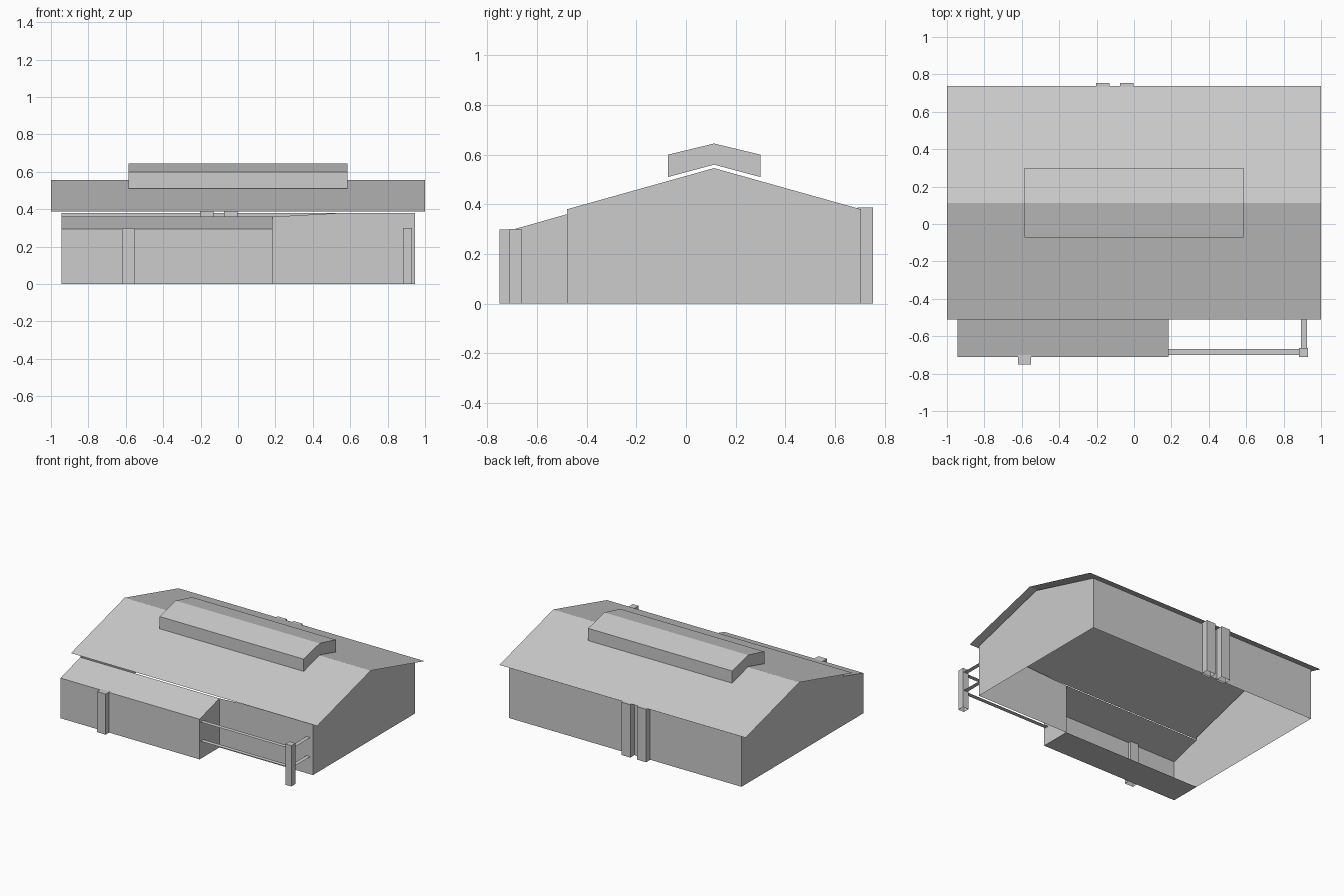
import bpy
import bmesh

cube = bpy.data.objects.get("Cube")
if cube:
    bpy.data.objects.remove(cube, do_unlink=True)

# One plain grey for the whole building
grey = bpy.data.materials.new("plain_grey")
grey.use_nodes = True
COLOUR = (0.604, 0.604, 0.604, 1)
grey.diffuse_color = COLOUR
grey.node_tree.nodes["Principled BSDF"].inputs["Base Color"].default_value = COLOUR


def finish(name, bm):
    mesh = bpy.data.meshes.new(name)
    bm.to_mesh(mesh)
    bm.free()
    mesh.materials.append(grey)
    obj = bpy.data.objects.new(name, mesh)
    bpy.context.collection.objects.link(obj)
    return obj


def panel(name, points):
    """Single flat sheet."""
    bm = bmesh.new()
    bm.faces.new([bm.verts.new(p) for p in points])
    return finish(name, bm)


def sweep(name, profile, x0, x1, closed=False, caps=False):
    """Sweep a (y, z) profile along x."""
    bm = bmesh.new()
    a = [bm.verts.new((x0, y, z)) for y, z in profile]
    b = [bm.verts.new((x1, y, z)) for y, z in profile]
    n = len(profile)
    for i in range(n if closed else n - 1):
        j = (i + 1) % n
        bm.faces.new((a[i], b[i], b[j], a[j]))
    if caps:
        bm.faces.new(a[::-1])
        bm.faces.new(b)
    bmesh.ops.recalc_face_normals(bm, faces=bm.faces)
    return finish(name, bm)


def post(name, x0, x1, y0, y1, top):
    """Upright box, open at the foot."""
    bm = bmesh.new()
    bmesh.ops.create_cube(bm, size=1)
    for v in bm.verts:
        v.co = (x1 if v.co.x > 0 else x0,
                y1 if v.co.y > 0 else y0,
                top if v.co.z > 0 else 0)
    foot = [f for f in bm.faces if f.normal.z < -0.5]
    bmesh.ops.delete(bm, geom=foot, context='FACES')
    return finish(name, bm)


# Main dimensions
WALL_X, FRONT, BACK, RIDGE = 0.945, -0.48, 0.705, 0.113
EAVE, PEAK = 0.38, 0.546
ANNEX_X, ANNEX_FRONT, ANNEX_LOW, ANNEX_HIGH = 0.185, -0.71, 0.295, 0.36

# Main walls
gable = [(FRONT, 0), (BACK, 0), (BACK, EAVE), (RIDGE, PEAK), (FRONT, EAVE)]
panel("left_gable_wall", [(WALL_X, y, z) for y, z in gable])
panel("right_gable_wall", [(-WALL_X, y, z) for y, z in reversed(gable)])
panel("back_wall", [(WALL_X, BACK, 0), (-WALL_X, BACK, 0),
                    (-WALL_X, BACK, EAVE), (WALL_X, BACK, EAVE)])
panel("front_wall", [(ANNEX_X, FRONT, 0), (WALL_X, FRONT, 0), (WALL_X, FRONT, EAVE),
                     (0.55, FRONT, EAVE), (ANNEX_X, FRONT, ANNEX_HIGH)])

# Front annex: floor, front wall and sloping roof in one strip, then its ends
annex = [(FRONT, 0), (ANNEX_FRONT, 0), (ANNEX_FRONT, ANNEX_LOW), (FRONT, ANNEX_HIGH)]
sweep("annex_shell", annex, -WALL_X, ANNEX_X)
panel("annex_left_wall", [(ANNEX_X, y, z) for y, z in reversed(annex)])
panel("annex_right_wall", [(-WALL_X, y, z) for y, z in annex])

# Roof sheet and raised ridge vent
sweep("main_roof", [(-0.51, 0.387), (RIDGE, 0.556), (0.737, 0.387)], -1, 1)
vent = [(-0.073, 0.51), (RIDGE, 0.56), (0.3, 0.51),
        (0.3, 0.6), (RIDGE, 0.645), (-0.073, 0.6)]
sweep("ridge_vent", vent, -0.585, 0.585, closed=True, caps=True)

# Posts
post("front_post", -0.62, -0.55, -0.75, -0.69, 0.298)
post("yard_corner_post", 0.882, 0.93, -0.71, -0.662, 0.3)
for i, x in enumerate((-0.203, -0.075)):
    post(f"back_post_{i + 1}", x, x + 0.073, 0.69, 0.753, 0.388)

# Flat yard rails
for label, z in (("lower", 0.13), ("upper", 0.27)):
    sweep(f"{label}_front_rail", [(-0.7, z), (-0.668, z)], ANNEX_X, 0.882)
    sweep(f"{label}_side_rail", [(-0.662, z), (FRONT, z)], 0.893, 0.924)
